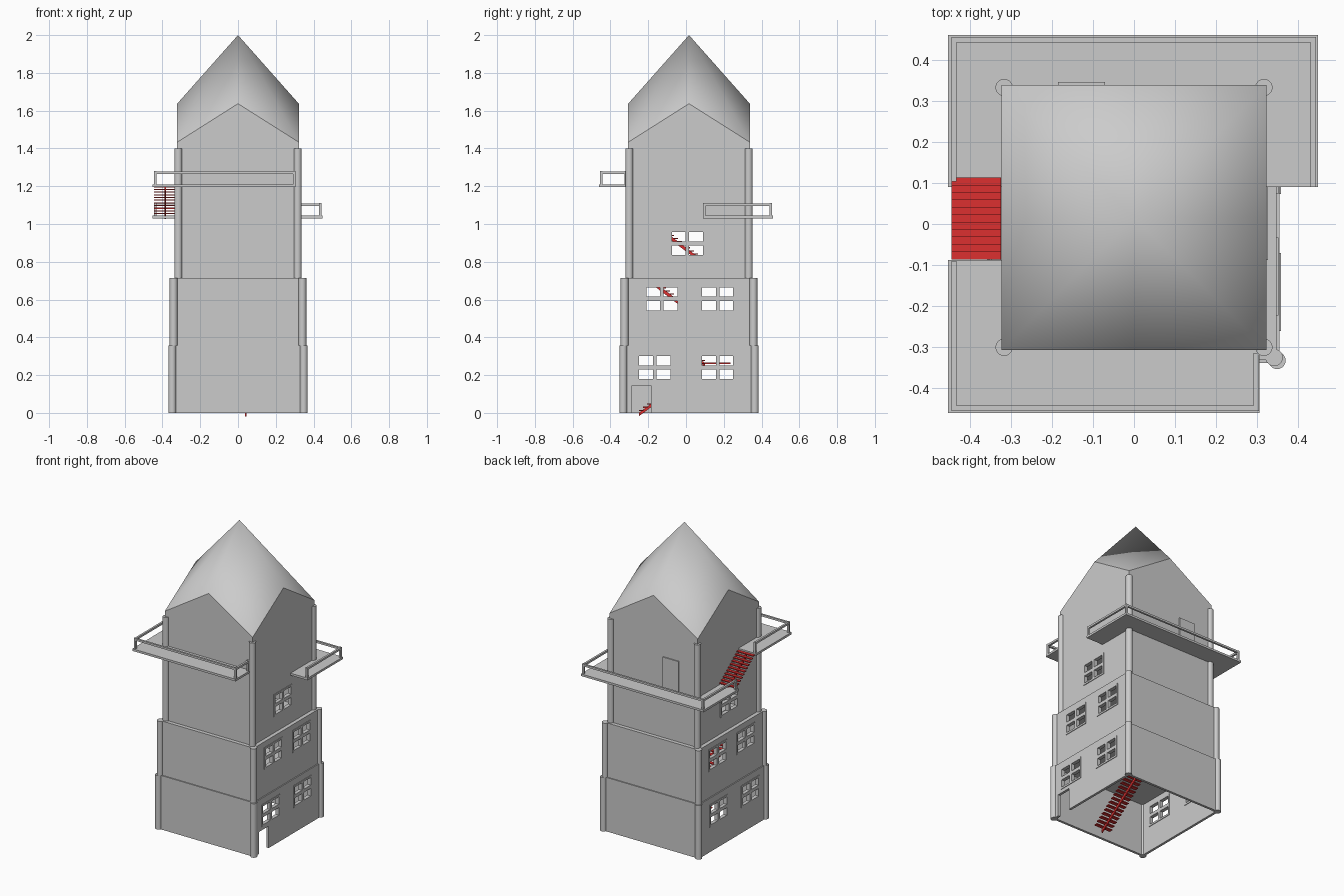
import bpy, bmesh, math
from mathutils import Vector

if "Cube" in bpy.data.objects:
    bpy.data.objects.remove(bpy.data.objects["Cube"])

CY = 0.016                                   # tower axis in y
red = bpy.data.materials.new("red_stair")
red.diffuse_color = (0.72, 0.03, 0.03, 1)
red.use_nodes = True
red.node_tree.nodes["Principled BSDF"].inputs["Base Color"].default_value = red.diffuse_color


def finish(name, bm, mat=None):
    me = bpy.data.meshes.new(name)
    bm.to_mesh(me)
    bm.free()
    ob = bpy.data.objects.new(name, me)
    bpy.context.collection.objects.link(ob)
    if mat:
        me.materials.append(mat)
    return ob


def add_box(bm, lo, hi):
    lo, hi = Vector(lo), Vector(hi)
    c, s = (lo + hi) / 2, hi - lo
    for v in bmesh.ops.create_cube(bm, size=1)["verts"]:
        v.co = Vector([v.co[i] * s[i] + c[i] for i in range(3)])


def panel(name, axis, pos, rect, holes=(), thick=0.016, mat=None):
    """Flat slab on an axis with rectangular holes (u0, u1, v0, v1)."""
    us = sorted({u for r in [rect, *holes] for u in r[:2]})
    vs = sorted({v for r in [rect, *holes] for v in r[2:]})
    put = {"x": lambda u, v: (pos, u, v), "y": lambda u, v: (u, pos, v),
           "z": lambda u, v: (u, v, pos)}[axis]
    bm = bmesh.new()
    for a, b in zip(us, us[1:]):
        for c, d in zip(vs, vs[1:]):
            mu, mv = (a + b) / 2, (c + d) / 2
            if not any(h[0] < mu < h[1] and h[2] < mv < h[3] for h in holes):
                bm.faces.new([bm.verts.new(put(*p)) for p in ((a, c), (b, c), (b, d), (a, d))])
    bmesh.ops.remove_doubles(bm, verts=bm.verts, dist=1e-5)
    ob = finish(name, bm, mat)
    mod = ob.modifiers.new("thickness", "SOLIDIFY")
    mod.thickness, mod.offset = thick, 0
    return ob


def window(name, x, y0, z0):
    """Four-pane frame."""
    w, h, W, H, m = 0.073, 0.05, 0.165, 0.122, 0.012
    panes = [(u, u + w, v, v + h) for u in (y0, y0 + W - w) for v in (z0, z0 + H - h)]
    panel(name, "x", x, (y0 - m, y0 + W + m, z0 - m, z0 + H + m), panes, 0.024)


def flight(name, p0, p1, width, n):
    """Thin treads along y with one central stringer."""
    bm = bmesh.new()
    (x, ya, za), (_, yb, zb) = p0, p1
    d = (yb - ya) / n
    for i in range(n):
        y, z = ya + d * i, za + (zb - za) * (i + 1) / n
        add_box(bm, (x - width / 2, min(y, y + d * 1.1), z - 0.006),
                (x + width / 2, max(y, y + d * 1.1), z))
    a = [bm.verts.new((x + sx * 0.004, yy, zz - dz)) for sx in (-1, 1)
         for yy, zz, dz in ((ya, za, 0), (yb, zb, 0.004), (yb, zb, 0.026), (ya, za, 0.018))]
    for f in ((0, 1, 2, 3), (7, 6, 5, 4), (0, 4, 5, 1), (1, 5, 6, 2), (2, 6, 7, 3), (3, 7, 4, 0)):
        bm.faces.new([a[i] for i in f])
    bmesh.ops.recalc_face_normals(bm, faces=bm.faces)
    finish(name, bm, red)


def railing(name, pts, z, t=0.013):
    """Hand rail with a post at each point."""
    bm = bmesh.new()
    h = t / 2
    for x, y in pts:
        add_box(bm, (x - h, y - h, z), (x + h, y + h, z + 0.07))
    for (xa, ya), (xb, yb) in zip(pts, pts[1:]):
        add_box(bm, (min(xa, xb) - h, min(ya, yb) - h, z + 0.055),
                (max(xa, xb) + h, max(ya, yb) + h, z + 0.068))
    finish(name, bm)


# storeys: bottom, top, column offset, window lower-left corners (y, z)
storeys = [
    (0.0, 0.357, 0.348, [(-0.248, 0.18), (0.085, 0.18)]),
    (0.357, 0.715, 0.341, [(-0.21, 0.543), (0.085, 0.543)]),
    (0.715, 1.40, 0.316, [(-0.075, 0.835)]),
]
for n, (z0, z1, r, wins) in enumerate(storeys, 1):
    e = r - 0.002
    holes = [(y, y + 0.165, z, z + 0.122) for y, z in wins]
    door = [(-0.285, -0.185, 0, 0.145)] if n == 1 else []
    for side, s in (("right", 1), ("left", -1)):
        panel(f"{side}_wall_{n}", "x", s * e, (CY - r, CY + r, z0, z1),
              holes + (door if s > 0 else []))
        for k, (y, z) in enumerate(wins, 1):
            window(f"{side}_window_{n}_{k}", s * e, y, z)
    for side, s in (("back", 1), ("front", -1)):
        panel(f"{side}_wall_{n}", "y", CY + s * e, (-r, r, z0, z1))
    for sx in (-1, 1):
        for sy in (-1, 1):
            bpy.ops.mesh.primitive_cylinder_add(vertices=20, radius=0.021, depth=z1 - z0,
                                                location=(sx * r, CY + sy * r, (z0 + z1) / 2))
            bpy.context.object.name = f"corner_column_{n}"
            bpy.ops.object.shade_smooth_by_angle()

# floors with stair openings
panel("floor_1", "z", 0.351, (-0.345, 0.345, CY - 0.345, CY + 0.345), [(-0.17, -0.03, -0.06, 0.12)], 0.01)
panel("floor_2", "z", 0.709, (-0.34, 0.34, CY - 0.34, CY + 0.34), [(-0.29, -0.15, -0.2, 0.05)], 0.01)
panel("floor_3", "z", 1.035, (-0.31, 0.31, CY - 0.31, CY + 0.31), [(-0.15, -0.01, -0.22, 0.05)], 0.01)

# roof: four smooth corner slopes meeting at the apex
H, ZE, ZG, ZT = 0.322, 1.433, 1.637, 2.0
bm = bmesh.new()
ring = []
for i in range(8):
    x, y = [(1, 0), (1, 1), (0, 1), (-1, 1), (-1, 0), (-1, -1), (0, -1), (1, -1)][i]
    ring.append(bm.verts.new((x * H, CY + y * H, ZE if i % 2 else ZG)))
apex = bm.verts.new((0, CY, ZT))
for i in range(8):
    bm.faces.new((ring[i], ring[(i + 1) % 8], apex)).smooth = True
finish("roof", bm)

# gable walls under the roof
for i, side in enumerate(("front", "right", "back", "left")):
    a = i * math.pi / 2
    bm = bmesh.new()
    vs = []
    for u, z in ((-H, 1.40), (H, 1.40), (H, ZE), (0, ZG), (-H, ZE)):
        x, y = u, -H
        vs.append(bm.verts.new((x * math.cos(a) - y * math.sin(a),
                                CY + x * math.sin(a) + y * math.cos(a), z)))
    bm.faces.new(vs)
    finish(f"{side}_gable", bm)

# balconies
panel("lower_deck", "z", 1.037, (-0.452, 0.447, 0.09, 0.46), [(-0.318, 0.318, 0.09, CY + 0.316)], 0.014)
railing("lower_railing", [(-0.438, 0.11), (-0.438, 0.448), (0.436, 0.448), (0.436, 0.097)], 1.04)
panel("upper_deck", "z", 1.202, (-0.452, 0.305, -0.46, -0.088),
      [(-0.318, 0.305, CY - 0.316, -0.088)], 0.014)
railing("upper_railing", [(-0.438, -0.096), (-0.438, -0.448), (0.297, -0.448), (0.297, -0.32)], 1.21)

# back door onto the lower balcony
panel("back_door", "y", CY + 0.325, (-0.185, -0.07, 1.044, 1.25), thick=0.008)

# stairs
flight("outside_stair", (-0.384, 0.113, 1.044), (-0.384, -0.085, 1.2), 0.12, 11)
flight("inside_stair_1", (0.04, -0.25, 0), (0.04, 0.1, 0.265), 0.12, 16)
panel("stair_landing", "z", 0.262, (-0.16, 0.1, 0.1, 0.235), thick=0.008, mat=red)
flight("inside_stair_2", (-0.1, 0.1, 0.265), (-0.1, -0.02, 0.355), 0.12, 6)
flight("inside_stair_3", (-0.22, 0.27, 0.356), (-0.22, -0.19, 0.714), 0.12, 22)
flight("inside_stair_4", (-0.08, 0.21, 0.714), (-0.08, -0.21, 1.04), 0.12, 20)
